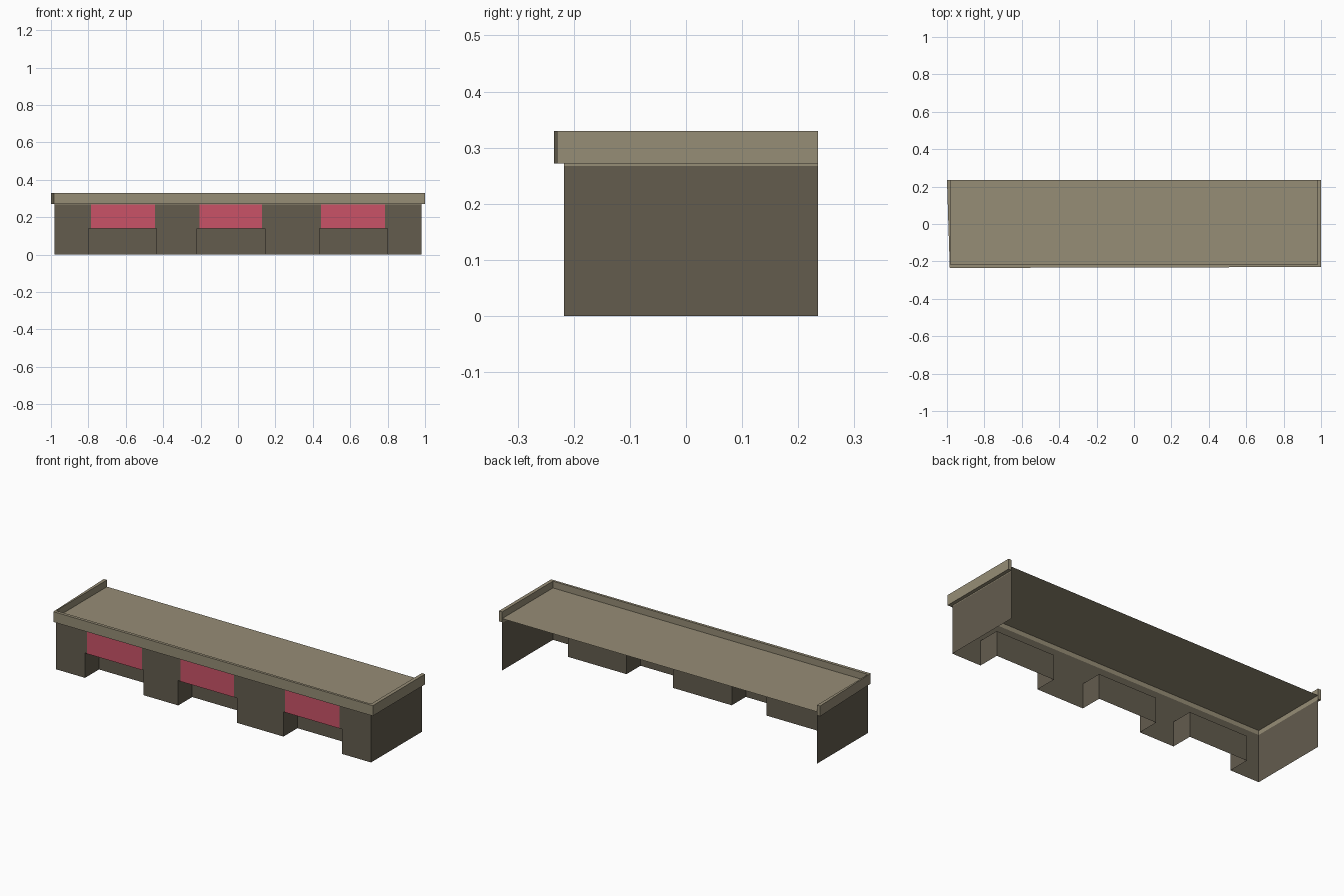
import bpy, bmesh

if "Cube" in bpy.data.objects:
    bpy.data.objects.remove(bpy.data.objects["Cube"])


def material(name, colour):
    m = bpy.data.materials.new(name)
    m.diffuse_color = (*colour, 1)
    m.use_nodes = True
    m.node_tree.nodes["Principled BSDF"].inputs["Base Color"].default_value = m.diffuse_color
    return m


STONE = material("light_stone", (0.305, 0.266, 0.181))
WALL = material("dark_wall", (0.125, 0.107, 0.076))
PINK = material("pink_panel", (0.59, 0.086, 0.136))


def build(name, faces, mat):
    """One object from a list of faces, each a list of points."""
    bm = bmesh.new()
    for pts in faces:
        bm.faces.new([bm.verts.new(p) for p in pts])
    bmesh.ops.remove_doubles(bm, verts=bm.verts, dist=0.0005)
    me = bpy.data.meshes.new(name)
    bm.to_mesh(me)
    bm.free()
    me.materials.append(mat)
    ob = bpy.data.objects.new(name, me)
    bpy.context.collection.objects.link(ob)
    return ob


def strip(path, z0, z1):
    """Upright quads along a plan path."""
    return [[(*p, z0), (*q, z0), (*q, z1), (*p, z1)]
            for p, q in zip(path, path[1:])]


W, F, B = 0.98, -0.217, 0.235        # wall half width, front, back
SILL, TOP, ROOF = 0.14, 0.267, 0.292
IN = -0.093                          # back of the recesses
bays = [(-0.80, -0.435), (-0.22, 0.145), (0.435, 0.80)]
panels = [(-0.785, -0.445), (-0.205, 0.127), (0.445, 0.785)]

# Walls: lower part steps into each recess, upper part runs straight
low = [(-W, B), (-W, F)]
for a, b in bays:
    low += [(a, F), (a, IN), (b, IN), (b, F)]
low += [(W, F), (W, B)]
high = [p for p in low if p[1] != IN]
faces = strip(low, 0, SILL) + strip(high, SILL, TOP)
faces += [[(a, F, SILL), (a, IN, SILL), (b, IN, SILL), (b, F, SILL)]
          for a, b in bays]
build("walls", faces, WALL)

# Pink panels above the recesses
for i, (a, b) in enumerate(panels):
    build(f"window_panel_{i + 1}",
          strip([(a, F - 0.002), (b, F - 0.002)], SILL, TOP), PINK)

# Thin band joining the walls to the roof
build("top_band", strip([(-W, B), (-W, F), (W, F), (W, B)], TOP, ROOF), STONE)

# Flat roof
build("roof", [[(-W, F, ROOF), (W, F, ROOF), (W, B, ROOF), (-W, B, ROOF)]], STONE)

# Parapet along front and sides, slightly out of square
outer = [(-1.0, B), (-0.985, -0.235), (1.0, -0.23), (1.0, B)]
inner = [(-W, B), (-W, F), (W, F), (W, B)]
z0, z1 = 0.272, 0.33
faces = strip(outer, z0, z1) + strip(inner[::-1], z0, z1)
for i in range(3):
    o, p, q, r = outer[i], outer[i + 1], inner[i + 1], inner[i]
    faces.append([(*v, z1) for v in (o, p, q, r)])
    faces.append([(*v, z0) for v in (r, q, p, o)])
for i in (0, 3):                     # open ends at the back
    faces += strip([outer[i], inner[i]] if i else [inner[i], outer[i]], z0, z1)
build("parapet", faces, STONE)
